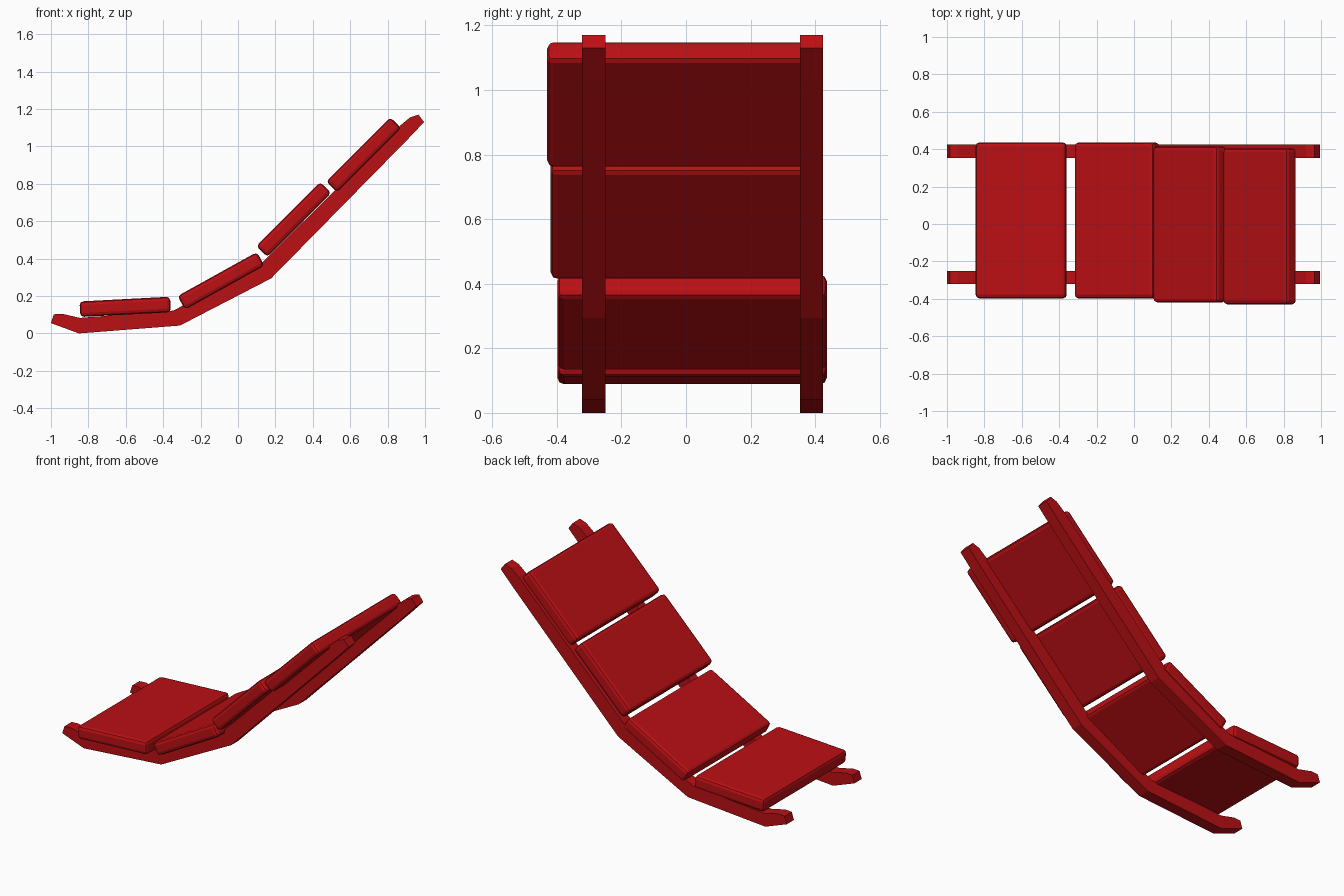
import bpy, bmesh
from math import radians

if "Cube" in bpy.data.objects:
    bpy.data.objects.remove(bpy.data.objects["Cube"])

red = bpy.data.materials.new("red_paint")
red.diffuse_color = (0.5, 0.005, 0.007, 1)
red.use_nodes = True
red.node_tree.nodes["Principled BSDF"].inputs["Base Color"].default_value = red.diffuse_color


def make_object(name, bm):
    bmesh.ops.recalc_face_normals(bm, faces=bm.faces)
    mesh = bpy.data.meshes.new(name)
    bm.to_mesh(mesh)
    bm.free()
    mesh.materials.append(red)
    obj = bpy.data.objects.new(name, mesh)
    bpy.context.collection.objects.link(obj)
    return obj


# Side rails: bent profile in x/z, extruded along y
RAIL = [(-0.85, 0.0), (-0.31, 0.042), (0.177, 0.294), (0.905, 1.035),
        (0.995, 1.13), (0.965, 1.17), (0.92, 1.155), (0.866, 1.11),
        (0.125, 0.375), (-0.345, 0.122), (-0.845, 0.083), (-0.94, 0.105),
        (-0.985, 0.102), (-1.0, 0.055)]


def rail(name, y0, y1):
    bm = bmesh.new()
    face = bm.faces.new([bm.verts.new((x, y0, z)) for x, z in RAIL])
    ext = bmesh.ops.extrude_face_region(bm, geom=[face])
    verts = [v for v in ext["geom"] if isinstance(v, bmesh.types.BMVert)]
    bmesh.ops.translate(bm, vec=(0, y1 - y0, 0), verts=verts)
    make_object(name, bm)


rail("front_rail", -0.322, -0.25)
rail("back_rail", 0.353, 0.425)


# Slats: softly bevelled boards tilted to follow the rails
def slat(name, x, y, z, angle):
    bm = bmesh.new()
    bmesh.ops.create_cube(bm, size=1)
    bmesh.ops.scale(bm, vec=(0.485, 0.834, 0.083), verts=bm.verts)
    bmesh.ops.bevel(bm, geom=bm.edges[:], offset=0.02, segments=2,
                    profile=0.5, affect='EDGES')
    obj = make_object(name, bm)
    obj.location = (x, y, z)
    obj.rotation_euler = (0, -radians(angle), 0)


slat("slat_1", -0.603, 0.019, 0.142, 3)
slat("slat_2", -0.091, 0.019, 0.281, 29)
slat("slat_3", 0.298, -0.003, 0.609, 45)
slat("slat_4", 0.672, -0.013, 0.955, 45)
